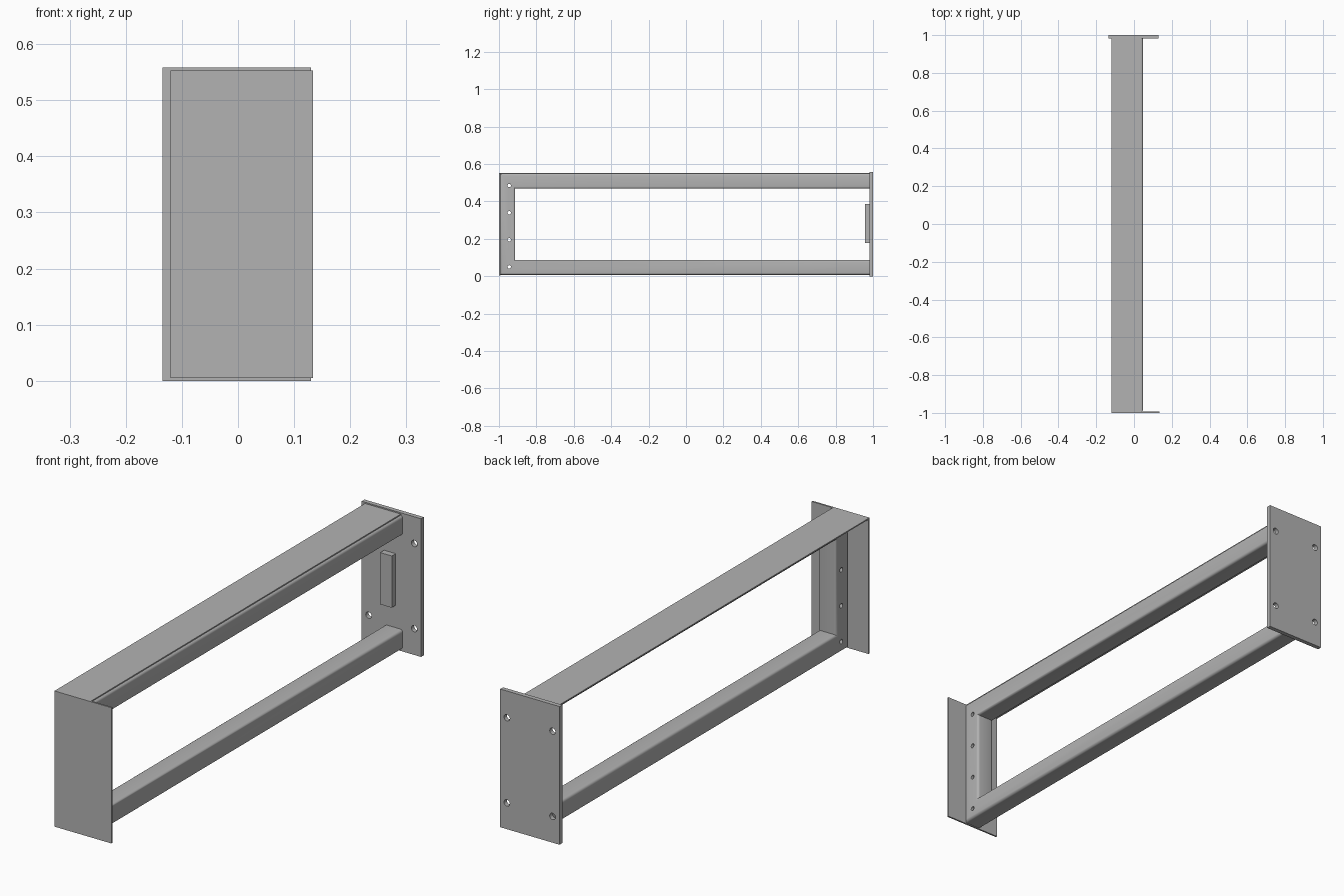
import bpy, bmesh, math
from mathutils import Matrix, Vector

if "Cube" in bpy.data.objects:
    bpy.data.objects.remove(bpy.data.objects["Cube"], do_unlink=True)

grey = bpy.data.materials.new("steel grey")
grey.use_nodes = True
grey.diffuse_color = (0.45, 0.45, 0.45, 1)
grey.node_tree.nodes["Principled BSDF"].inputs["Base Color"].default_value = grey.diffuse_color


def make(name, bm):
    bmesh.ops.recalc_face_normals(bm, faces=bm.faces)
    mesh = bpy.data.meshes.new(name)
    bm.to_mesh(mesh)
    bm.free()
    mesh.materials.append(grey)
    ob = bpy.data.objects.new(name, mesh)
    bpy.context.collection.objects.link(ob)
    return ob


def box(name, low, high):
    low, high = Vector(low), Vector(high)
    bm = bmesh.new()
    bmesh.ops.create_cube(bm, size=1, matrix=Matrix.Translation((low + high) / 2)
                          @ Matrix.Diagonal((high - low).to_4d()))
    return make(name, bm)


def drill(ob, centres, radius, depth, axis):
    """Cut round holes along an axis, then drop the cutter."""
    bm = bmesh.new()
    turn = Matrix.Rotation(math.pi / 2, 4, axis)
    for c in centres:
        bmesh.ops.create_cone(bm, cap_ends=True, segments=20, radius1=radius, radius2=radius,
                              depth=depth, matrix=Matrix.Translation(c) @ turn)
    cutter = make("hole_cutter", bm)
    cutter.hide_render = True
    mod = ob.modifiers.new("holes", "BOOLEAN")
    mod.operation = "DIFFERENCE"
    mod.solver = "EXACT"
    mod.object = cutter
    select(ob)
    bpy.ops.object.modifier_apply(modifier=mod.name)
    bpy.data.objects.remove(cutter, do_unlink=True)


def select(ob):
    bpy.ops.object.select_all(action="DESELECT")
    ob.select_set(True)
    bpy.context.view_layer.objects.active = ob


# U-shaped frame: rounded square tube swept with mitred corners
half, fillet, steps = 0.04, 0.011, 4
tube_x, front_y, low_z, high_z, back_y = 0.008, -0.953, 0.048, 0.509, 0.982
section = []
for corner in range(4):
    mid = math.radians(45 + 90 * corner)
    cx = math.copysign(half - fillet, math.cos(mid))
    cv = math.copysign(half - fillet, math.sin(mid))
    for i in range(steps + 1):
        a = math.radians(90 * corner + 90 * i / steps)
        section.append((cx + fillet * math.cos(a), cv + fillet * math.sin(a)))

# each stop: y, z, and the outward mitre direction in y and z
path = [(back_y, high_z, 0, 1), (front_y, high_z, -1, 1),
        (front_y, low_z, -1, -1), (back_y, low_z, 0, -1)]
bm = bmesh.new()
rings = [[bm.verts.new((tube_x + u, y + v * dy, z + v * dz)) for u, v in section]
         for y, z, dy, dz in path]
n = len(section)
for a, b in zip(rings, rings[1:]):
    for i in range(n):
        j = (i + 1) % n
        bm.faces.new((a[i], a[j], b[j], b[i]))
bm.faces.new(rings[0])
bm.faces.new(rings[-1])
frame = make("tube_frame", bm)
drill(frame, [(tube_x, -0.945, 0.05 + 0.145 * k) for k in range(4)], 0.009, 0.2, "Y")
select(frame)
bpy.ops.object.shade_smooth_by_angle(angle=math.radians(35))

# back mounting plate with four bolt holes
plate = box("back_plate", (-0.135, back_y, 0), (0.13, 1, 0.558))
drill(plate, [(x, 0.99, z) for x in (-0.104, 0.1) for z in (0.106, 0.45)], 0.013, 0.1, "X")

# small block on the inner side of the back plate
box("back_block", (-0.035, 0.957, 0.178), (0.017, back_y, 0.387))

# thin cover sheets on the front and the top
box("front_cover", (-0.12, -1, 0.005), (0.134, -0.993, 0.553))
box("top_cover", (-0.12, -0.993, 0.548), (0.04, back_y, 0.553))
